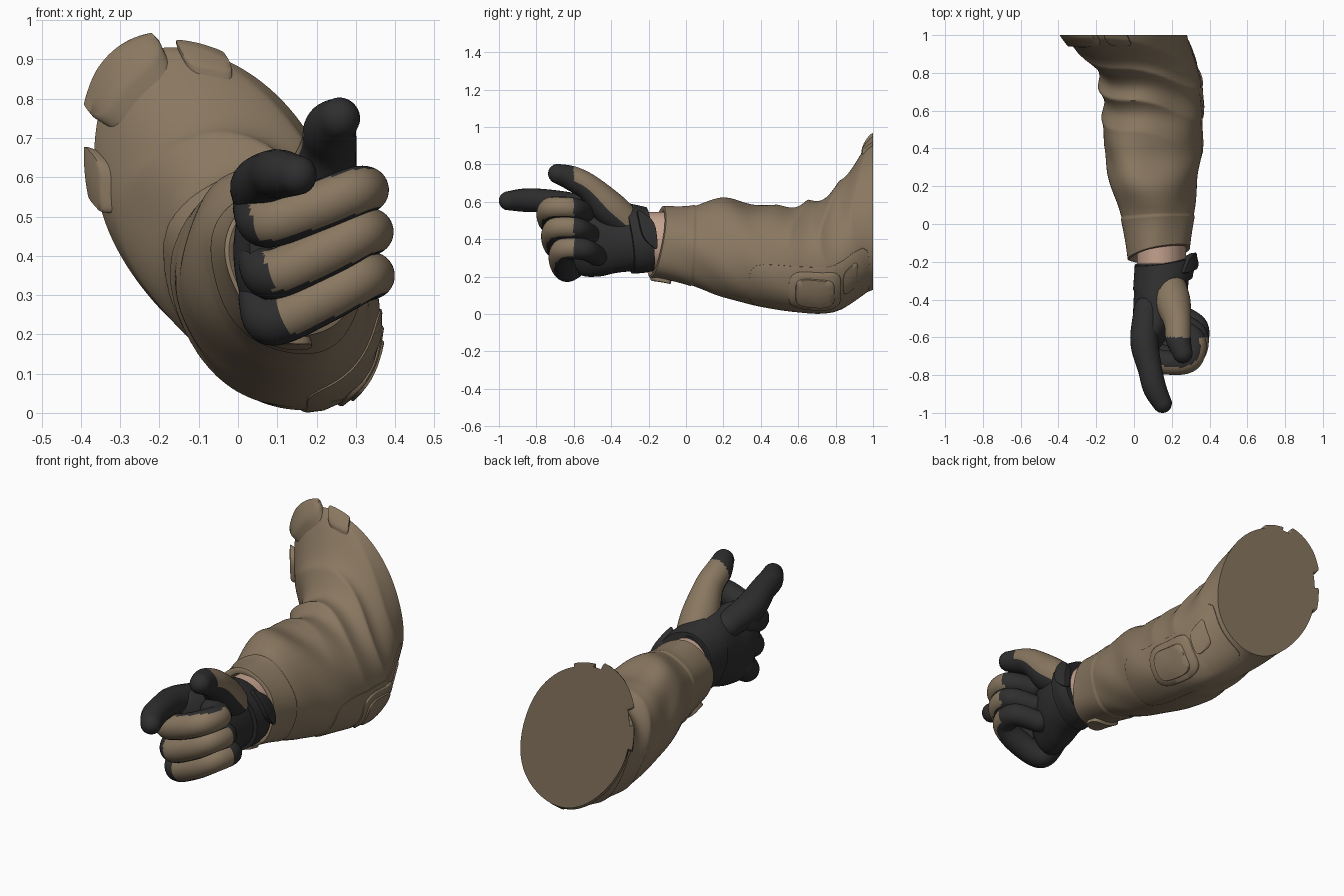
import bpy, bmesh, math
from mathutils import Vector

if "Cube" in bpy.data.objects:
    bpy.data.objects.remove(bpy.data.objects["Cube"])


def material(name, rgb):
    m = bpy.data.materials.new(name)
    m.use_nodes = True
    m.diffuse_color = (*rgb, 1)
    m.node_tree.nodes["Principled BSDF"].inputs["Base Color"].default_value = (*rgb, 1)
    return m


TAN = material("tan cloth", (0.25, 0.185, 0.118))
BLACK = material("black glove", (0.028, 0.028, 0.029))
SKIN = material("skin", (0.55, 0.36, 0.27))


def catmull(pts, s):
    """Smooth interpolation through evenly spaced control tuples."""
    i = max(0, min(int(s), len(pts) - 2))
    f = s - i
    a, b, c, d = (pts[max(0, min(k, len(pts) - 1))] for k in range(i - 1, i + 3))
    return [0.5 * (2 * q + (r - p) * f + (2 * p - 5 * q + 4 * r - u) * f * f
                   + (3 * q - p - 3 * r + u) * f ** 3) for p, q, r, u in zip(a, b, c, d)]


def finish(name, bm, mats, rule=None, smooth=50):
    bmesh.ops.recalc_face_normals(bm, faces=bm.faces)
    bm.normal_update()
    if rule:
        for f in bm.faces:
            f.material_index = int(rule(f.calc_center_median(), f.normal))
    me = bpy.data.meshes.new(name)
    bm.to_mesh(me)
    bm.free()
    ob = bpy.data.objects.new(name, me)
    bpy.context.collection.objects.link(ob)
    for m in mats:
        me.materials.append(m)
    bpy.ops.object.select_all(action="DESELECT")
    ob.select_set(True)
    bpy.context.view_layer.objects.active = ob
    bpy.ops.object.shade_smooth_by_angle(angle=math.radians(smooth))


def skin_rings(bm, rings, cap_start=True, cap_end=True):
    rows = [[bm.verts.new(p) for p in r] for r in rings]
    n = len(rows[0])
    for a, b in zip(rows, rows[1:]):
        for i in range(n):
            bm.faces.new((a[i], a[(i + 1) % n], b[(i + 1) % n], b[i]))
    if cap_start:
        bm.faces.new(rows[0])
    if cap_end:
        bm.faces.new(rows[-1])


class Body:
    """Tilted elliptical sections (x0, x1, z0, z1, tilt) spaced evenly along y."""

    def __init__(self, y0, dy, sections, folds=None, shear=(0, 0)):
        self.y0, self.dy, self.sec, self.folds, self.shear = y0, dy, sections, folds, shear

    def at(self, y, t, off=0.0):
        x0, x1, z0, z1, tilt = catmull(self.sec, (y - self.y0) / self.dy)
        if self.folds:
            off += self.folds(y, t)
        dx = ((x1 - x0) / 2 + off) * math.cos(t)
        dz = ((z1 - z0) / 2 + off) * math.sin(t + tilt)
        fade = max(0, 1 - (y + 0.2) / 0.3)
        return Vector(((x0 + x1) / 2 + dx, y + fade * (self.shear[0] * dx + self.shear[1] * dz),
                       (z0 + z1) / 2 + dz))

    def ring(self, y, n, off=0.0):
        return [self.at(y, math.tau * i / n, off) for i in range(n)]


def patch(name, body, y, dy, deg, ddeg, thick, mat, power=4, skew=0.0):
    """Raised rounded plate that follows the surface of a body."""
    bm = bmesh.new()
    n, rings = 48, []
    for r, off in ((1, -0.015), (1, thick * 0.7), (0.96, thick), (0.7, thick), (0.4, thick), (0.1, thick)):
        ring = []
        for i in range(n):
            c, s = math.cos(math.tau * i / n), math.sin(math.tau * i / n)
            k = r / (abs(c) ** power + abs(s) ** power) ** (1 / power)
            ring.append(body.at(min(1, y + dy * k * c),
                                math.radians(deg + ddeg * k * s + skew * k * c), off))
        rings.append(ring)
    skin_rings(bm, rings, cap_start=False)
    finish(name, bm, [mat])


def tube(name, pts, mats, rule=None, n=20, steps=9):
    """Rounded finger swept through (x, y, z, radius) points."""
    path = [catmull(pts, k / steps) for k in range((len(pts) - 1) * steps + 1)]
    cs = [Vector(p[:3]) for p in path]
    rings, side = [], Vector((0.2, 0.1, 1))
    last = len(cs) - 1
    for k, c in enumerate(cs):
        d = (cs[min(k + 1, last)] - cs[max(k - 1, 0)]).normalized()
        side = (side - d * side.dot(d)).normalized()
        up = d.cross(side)
        # Dome both ends with shrinking rings
        if k == 0:
            domes = [(-math.sin(a), math.cos(a)) for a in (1.45, 1.1, 0.7, 0.3, 0)]
        elif k == last:
            domes = [(math.sin(a), math.cos(a)) for a in (0, 0.3, 0.7, 1.1, 1.45)]
        else:
            domes = [(0, 1)]
        for push, scale in domes:
            r = path[k][3]
            rings.append([c + d * push * r + (side * math.cos(math.tau * i / n)
                          + up * math.sin(math.tau * i / n)) * r * scale for i in range(n)])
    bm = bmesh.new()
    skin_rings(bm, rings)
    finish(name, bm, mats, rule, 80)


# Sleeve with cloth folds that gather at the inner elbow
def folds(y, t):
    bend = math.exp(-((y - 0.74) / 0.2) ** 2) * (0.5 + 0.5 * math.cos(t - 2.2))
    fore = math.exp(-((y - 0.32) / 0.22) ** 2) * (0.6 + 0.4 * math.cos(t - 1.6))
    a = 1 - 2 * abs(math.sin(19 * y + 1.6 * math.cos(t - 0.6) + 0.5 * math.sin(3 * t)))
    b = math.sin(15 * y + 3 * math.sin(t + 0.5)) * math.sin(2 * t + 5 * y)
    hem = 0.006 if y < 0.04 else 0
    return 0.02 * bend * a + 0.017 * fore * b + hem + 0.003 * math.sin(5 * t + 9 * y)


arm = Body(-0.2, 0.2, [
    (-0.02, 0.29, 0.205, 0.57, -0.15), (-0.055, 0.31, 0.165, 0.57, -0.15),
    (-0.12, 0.335, 0.09, 0.615, -0.2), (-0.16, 0.355, 0.04, 0.59, -0.2),
    (-0.165, 0.36, 0.01, 0.58, -0.2), (-0.2, 0.34, 0.02, 0.68, -0.32),
    (-0.37, 0.28, 0.13, 0.93, -0.34)], folds, (0.25, 0.24))
bm = bmesh.new()
N, ROWS = 112, 130
rings = [arm.ring(-0.02, N, -0.06), arm.ring(-0.15, N, -0.03), arm.ring(-0.16, N, -0.01)]
rings += [arm.ring(-0.155 + 1.155 * k / ROWS, N) for k in range(ROWS + 1)]
skin_rings(bm, rings, cap_start=False)
finish("sleeve", bm, [TAN])

# Sewn-on panels, elbow pad and upper arm tabs
patch("forearm_panel", arm, 0.66, 0.32, -35, 38, 0.006, TAN, 6)
patch("elbow_pad", arm, 0.69, 0.14, -27, 25, 0.014, TAN)
patch("elbow_pad_center", arm, 0.69, 0.105, -27, 18, 0.02, TAN)
patch("elbow_tab", arm, 0.88, 0.04, -22, 14, 0.012, TAN)
patch("shoulder_patch", arm, 0.985, 0.05, 141, 24, 0.04, TAN, 2.6)
patch("shoulder_flap", arm, 0.975, 0.035, 99, 11, 0.02, TAN)
patch("pocket_tab", arm, 0.975, 0.035, 188, 10, 0.026, TAN)
patch("cuff_tab", arm, -0.1, 0.045, -100, 28, 0.018, TAN)

# Wrist, palm and glove strap
for name, body, start, stop, mat in (
    ("wrist", Body(-0.3, 0.3, [(0.015, 0.275, 0.235, 0.545, -0.1)] * 2), -0.3, 0.0, SKIN),
    ("palm", Body(-0.67, 0.1, [
        (0.03, 0.13, 0.29, 0.59, 0), (-0.01, 0.2, 0.21, 0.62, 0), (-0.005, 0.25, 0.2, 0.61, 0),
        (0.0, 0.28, 0.22, 0.6, -0.1), (0.01, 0.29, 0.23, 0.57, -0.1),
        (0.02, 0.28, 0.24, 0.55, -0.1)]), -0.67, -0.21, BLACK),
    ("wrist_strap", Body(-0.32, 0.07, [
        (-0.005, 0.31, 0.215, 0.6, -0.1), (0.0, 0.32, 0.22, 0.585, -0.1),
        (0.005, 0.31, 0.23, 0.57, -0.1)], shear=(0.14, -0.1)), -0.315, -0.195, BLACK),
):
    bm = bmesh.new()
    skin_rings(bm, [body.ring(start, 48, -0.025)]
               + [body.ring(start + (stop - start) * k / 24, 48) for k in range(25)]
               + [body.ring(stop, 48, -0.02)])
    finish(name, bm, [mat])
    if name == "wrist_strap":
        patch("strap_tab", body, -0.22, 0.045, 22, 26, 0.022, BLACK, skew=-12)


# Curled fingers: tan on the outer side, black elsewhere
def finger_tan(c, n):
    outward = Vector((c.x - 0.2, c.y + 0.58, 0)).normalized()
    return (n.dot(outward) > 0.35 and c.y < -0.6 and -0.75 < n.z < 0.9
            and c.x > 0.03 + 0.3 * (0.52 - c.z))


for name, x, y, z, r, rise in (("middle", 0, 0, 0.525, 0.064, 0.04),
                               ("ring", 0.012, 0.025, 0.405, 0.064, 0.052),
                               ("little", 0.015, 0.065, 0.29, 0.064, 0.055)):
    tube(name + "_finger", [
        (0.05 + x, -0.56, z, r), (0.075 + x, -0.70 + y, z - rise, r),
        (0.2 + x, -0.735 + y, z, r), (0.3 + x, -0.715 + y, z + rise, r * 0.97),
        (0.32 + x, -0.61 + y, z + rise, r * 0.9), (0.22 + x, -0.54 + y, z + 0.02, r * 0.85)],
        [BLACK, TAN], finger_tan, 40, 14)

# Pointing finger and thumb
tube("index_finger", [
    (0.07, -0.45, 0.54, 0.07), (0.055, -0.62, 0.575, 0.075), (0.085, -0.77, 0.605, 0.064),
    (0.11, -0.87, 0.608, 0.062), (0.15, -0.95, 0.605, 0.051)], [BLACK])
tube("thumb", [
    (0.18, -0.3, 0.47, 0.085), (0.205, -0.41, 0.565, 0.094), (0.23, -0.52, 0.675, 0.072),
    (0.235, -0.61, 0.725, 0.066), (0.258, -0.685, 0.75, 0.053)], [BLACK, TAN],
    lambda c, n: c.y > -0.6 and n.z + n.y > -0.2, 40, 14)
